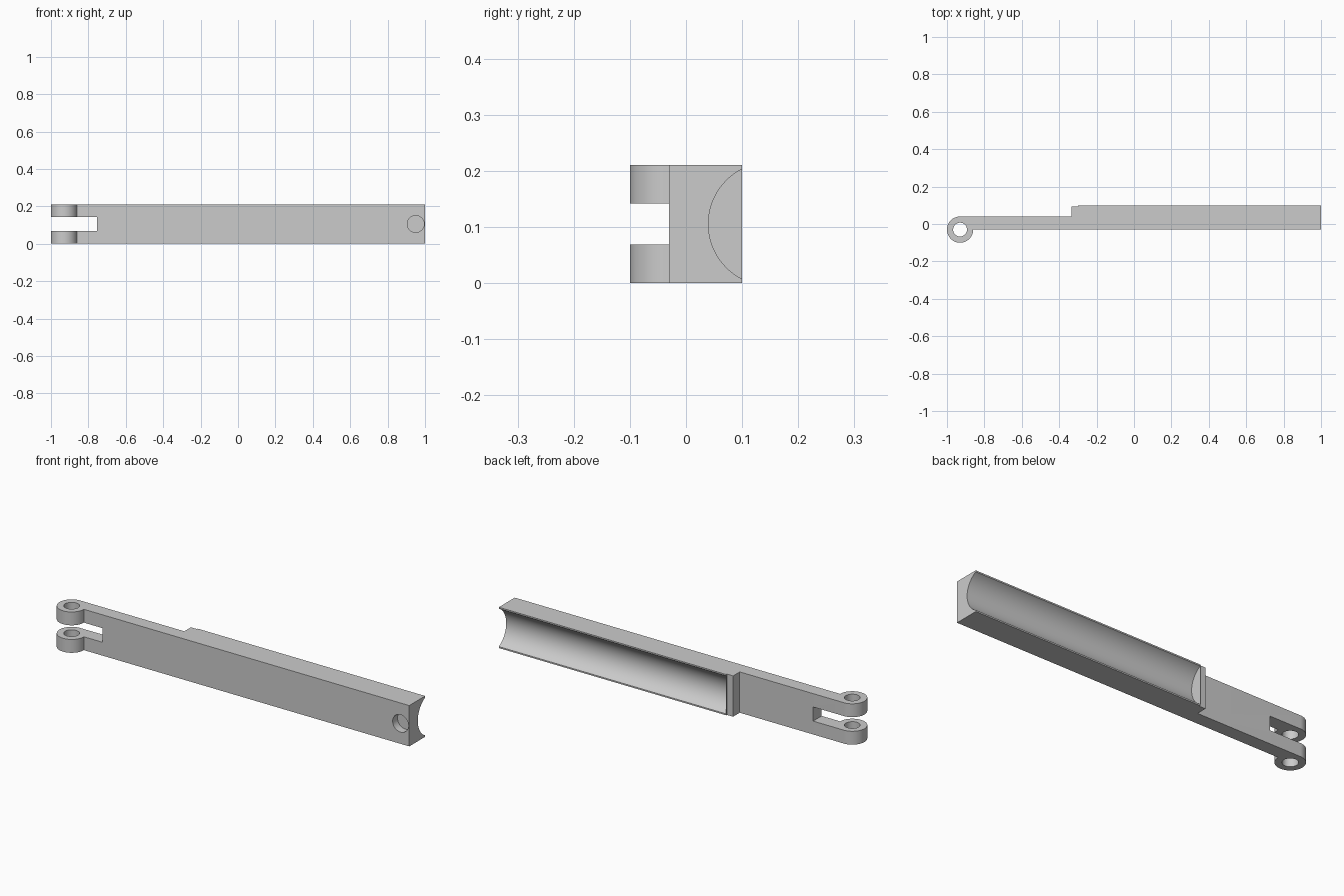
import bpy, bmesh
from math import cos, sin, pi, radians
from mathutils import Matrix

cube = bpy.data.objects.get("Cube")
if cube:
    bpy.data.objects.remove(cube, do_unlink=True)

HEIGHT = 0.211
MID = HEIGHT / 2
PIN_X, PIN_Y, RING_R = -0.93, -0.03, 0.07

grey = bpy.data.materials.new("plain grey")
grey.use_nodes = True
colour = (0.6, 0.6, 0.6, 1)
grey.diffuse_color = colour
grey.node_tree.nodes["Principled BSDF"].inputs["Base Color"].default_value = colour


def add_object(name, bm):
    bmesh.ops.recalc_face_normals(bm, faces=bm.faces)
    mesh = bpy.data.meshes.new(name)
    bm.to_mesh(mesh)
    bm.free()
    mesh.materials.append(grey)
    obj = bpy.data.objects.new(name, mesh)
    bpy.context.collection.objects.link(obj)
    return obj


def cylinder(name, centre, radius, depth, axis, sides=64):
    bm = bmesh.new()
    turn = {"X": Matrix.Rotation(pi / 2, 4, "Y"),
            "Y": Matrix.Rotation(pi / 2, 4, "X"), "Z": Matrix()}[axis]
    bmesh.ops.create_cone(bm, cap_ends=True, segments=sides, radius1=radius,
                          radius2=radius, depth=depth,
                          matrix=Matrix.Translation(centre) @ turn)
    return add_object(name, bm)


def box(name, centre, size):
    bm = bmesh.new()
    bmesh.ops.create_cube(bm, size=1, matrix=Matrix.Translation(centre)
                          @ Matrix.Diagonal((*size, 1)))
    return add_object(name, bm)


# Arm outline: knuckle arc, then the stepped bar
steps = 48
outline = [(PIN_X + RING_R * cos(a), PIN_Y + RING_R * sin(a))
           for a in (pi / 2 + 1.5 * pi * i / steps for i in range(steps + 1))]
outline += [(1, -0.03), (1, 0.1), (-0.30, 0.1), (-0.30, 0.094),
            (-0.335, 0.094), (-0.335, 0.04)]
bm = bmesh.new()
base = bm.faces.new([bm.verts.new((x, y, 0)) for x, y in outline])
top = bmesh.ops.extrude_face_region(bm, geom=[base])["geom"]
bmesh.ops.translate(bm, vec=(0, 0, HEIGHT),
                    verts=[v for v in top if isinstance(v, bmesh.types.BMVert)])
arm = add_object("hinged_arm", bm)

# Pin hole, fork slot, long trough and blind socket
cutters = [
    cylinder("pin_hole_cutter", (PIN_X, PIN_Y, MID), 0.037, 0.5, "Z"),
    box("fork_slot_cutter", (-0.955, 0, MID), (0.4, 0.5, 0.073)),
    cylinder("trough_cutter", (0.4, 0.15, MID), 0.11, 1.4, "X", 128),
    cylinder("socket_cutter", (0.95, -0.04, MID), 0.045, 0.1, "Y"),
]
bpy.context.view_layer.objects.active = arm
for cutter in cutters:
    cut = arm.modifiers.new(cutter.name, "BOOLEAN")
    cut.operation = "DIFFERENCE"
    cut.solver = "EXACT"
    cut.object = cutter
    bpy.ops.object.modifier_apply(modifier=cut.name)
    bpy.data.objects.remove(cutter, do_unlink=True)

# Smooth the round walls and keep the edges crisp
bpy.ops.object.select_all(action="DESELECT")
arm.select_set(True)
bpy.ops.object.shade_smooth_by_angle(angle=radians(30))
